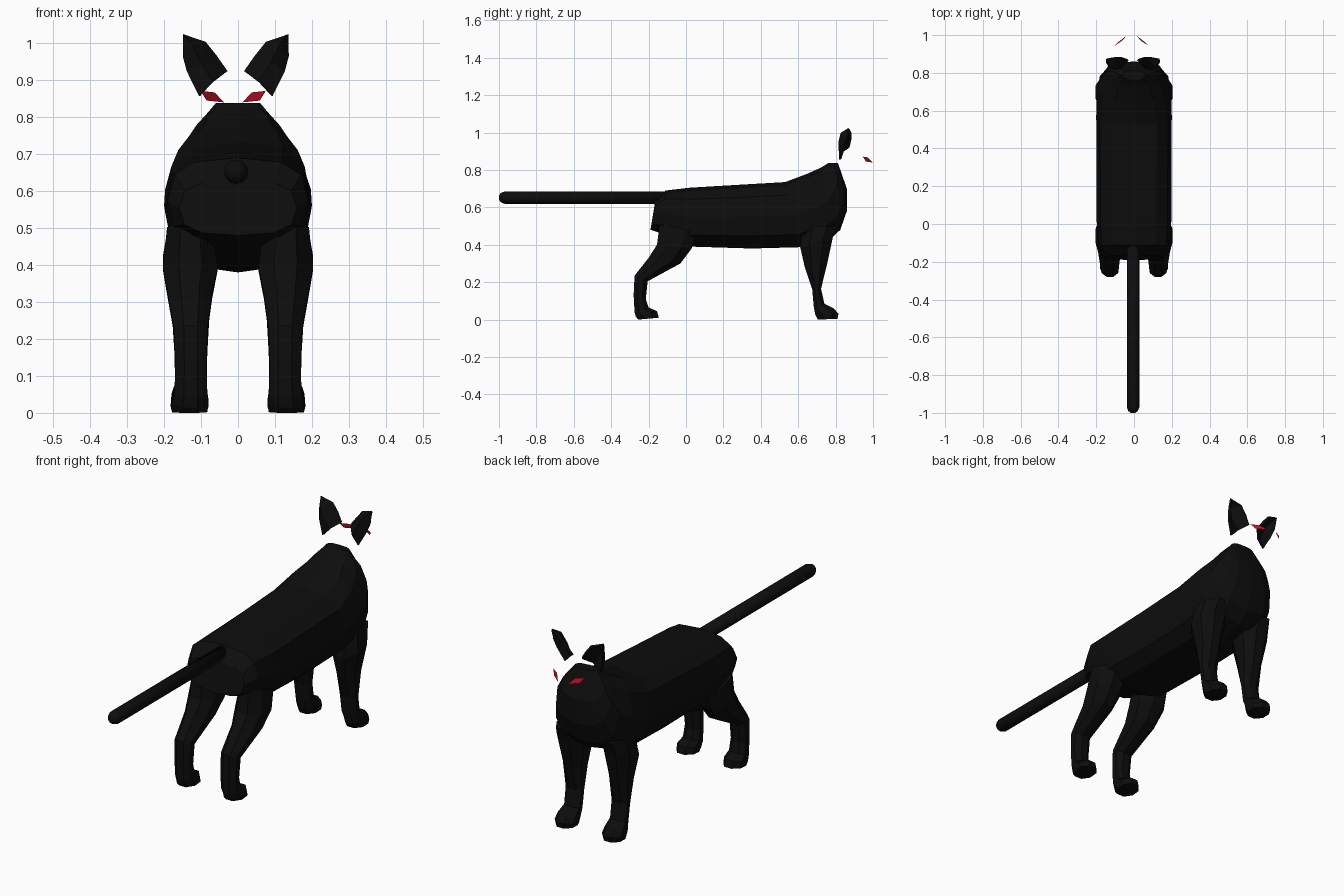
import bpy, bmesh, math
from mathutils import Vector

if "Cube" in bpy.data.objects:
    bpy.data.objects.remove(bpy.data.objects["Cube"])


def material(name, col):
    m = bpy.data.materials.new(name)
    m.diffuse_color = (*col, 1)
    m.use_nodes = True
    m.node_tree.nodes["Principled BSDF"].inputs["Base Color"].default_value = m.diffuse_color
    return m


BLACK = material("black fur", (0.004, 0.004, 0.004))
RED = material("red eye", (0.53, 0.006, 0.02))


def finish(name, bm, mat, smooth=False):
    bmesh.ops.recalc_face_normals(bm, faces=bm.faces)
    me = bpy.data.meshes.new(name)
    bm.to_mesh(me)
    bm.free()
    me.materials.append(mat)
    ob = bpy.data.objects.new(name, me)
    bpy.context.collection.objects.link(ob)
    if smooth:
        for p in me.polygons:
            p.use_smooth = True
    return ob


def spow(v, p):
    return math.copysign(abs(v) ** p, v)


def loft(name, rings, n, p, mat):
    """rings: (y0, z0, y1, z1, x0, x1, taper); a section spans edge 0 to edge 1."""
    bm = bmesh.new()
    loops = []
    for y0, z0, y1, z1, x0, x1, taper in rings:
        loop = []
        for i in range(n):
            a = 2 * math.pi * (i + 0.5 * (n == 8)) / n
            c, s = math.cos(a), math.sin(a)
            if n == 8:
                c, s = c / math.cos(math.pi / 8), s / math.cos(math.pi / 8)
            u, t = spow(c, p), spow(s, p)
            u *= 1 - taper * max(t, 0)
            f = (1 - t) / 2
            loop.append(bm.verts.new(((x0 + x1) / 2 + u * (x1 - x0) / 2,
                                      y0 + (y1 - y0) * f, z0 + (z1 - z0) * f)))
        loops.append(loop)
    for a, b in zip(loops, loops[1:]):
        for i in range(n):
            j = (i + 1) % n
            bm.faces.new((a[i], a[j], b[j], b[i]))
    bm.faces.new(loops[0])
    bm.faces.new(loops[-1])
    return finish(name, bm, mat)


# Torso and neck: top point, bottom point, half width, taper toward the top
torso = [(-0.165, 0.63, -0.19, 0.48, 0.16, 0),
         (-0.11, 0.69, -0.13, 0.46, 0.19, 0),
         (0.02, 0.705, 0.03, 0.39, 0.198, 0),
         (0.27, 0.72, 0.35, 0.38, 0.198, 0),
         (0.53, 0.735, 0.61, 0.387, 0.2, 0),
         (0.65, 0.78, 0.77, 0.43, 0.197, 0.15),
         (0.72, 0.812, 0.825, 0.48, 0.175, 0.25),
         (0.75, 0.83, 0.86, 0.58, 0.15, 0.3),
         (0.757, 0.835, 0.86, 0.70, 0.115, 0.3),
         (0.76, 0.837, 0.832, 0.78, 0.085, 0.2),
         (0.765, 0.838, 0.812, 0.838, 0.06, 0)]
loft("torso", [(a, b, c, d, -w, w, t) for a, b, c, d, w, t in torso], 12, 0.72, BLACK)

# Legs: back edge, front edge, inner and outer x
front_leg = [(0.62, 0.50, 0.81, 0.50, 0.07, 0.19),
             (0.61, 0.39, 0.785, 0.44, 0.055, 0.203),
             (0.635, 0.28, 0.755, 0.30, 0.076, 0.18),
             (0.675, 0.16, 0.722, 0.165, 0.083, 0.172),
             (0.683, 0.07, 0.74, 0.085, 0.085, 0.17),
             (0.69, 0.03, 0.79, 0.06, 0.082, 0.18),
             (0.70, 0.01, 0.815, 0.03, 0.08, 0.182),
             (0.705, 0.0, 0.81, 0.004, 0.085, 0.178)]
hind_leg = [(-0.14, 0.52, 0.06, 0.46, 0.07, 0.192),
            (-0.155, 0.40, 0.03, 0.38, 0.055, 0.203),
            (-0.20, 0.33, -0.03, 0.30, 0.07, 0.19),
            (-0.275, 0.235, -0.205, 0.205, 0.083, 0.173),
            (-0.28, 0.13, -0.215, 0.11, 0.085, 0.17),
            (-0.275, 0.04, -0.20, 0.065, 0.083, 0.172),
            (-0.268, 0.015, -0.155, 0.045, 0.08, 0.18),
            (-0.255, 0.0, -0.145, 0.01, 0.083, 0.178)]
for side, s in (("left", -1), ("right", 1)):
    for part, rows in (("front_leg", front_leg), ("hind_leg", hind_leg)):
        loft(f"{part}_{side}", [(a, b, c, d, s * x0, s * x1, 0)
                                for a, b, c, d, x0, x1 in rows], 8, 1.0, BLACK)

# Tail: straight rod with a rounded tip
bm = bmesh.new()
prof = [(-1.0, 0.012), (-0.99, 0.025), (-0.97, 0.033), (-0.08, 0.033)]
N = 12
loops = [[bm.verts.new((-0.005 + r * math.cos(2 * math.pi * i / N), y,
                        0.652 + r * math.sin(2 * math.pi * i / N)))
          for i in range(N)] for y, r in prof]
for a, b in zip(loops, loops[1:]):
    for i in range(N):
        bm.faces.new((a[i], a[(i + 1) % N], b[(i + 1) % N], b[i]))
bm.faces.new(loops[0])
bm.faces.new(loops[-1])
finish("tail", bm, BLACK, True)

# Ears: cupped shells (rows of outer, middle, inner points) closing at a tip
ear = [[(0.098, 0.825, 0.857), (0.062, 0.83, 0.895), (0.026, 0.87, 0.922)],
       [(0.13, 0.845, 0.925), (0.095, 0.82, 0.945), (0.055, 0.88, 0.963)],
       [(0.139, 0.86, 0.965), (0.118, 0.832, 0.995), (0.085, 0.882, 1.0)]]
tip = (0.141, 0.872, 1.02)
# Eyes: thin slanted plates
eye = [(0.088, 0.945, 0.871), (0.05, 0.97, 0.867), (0.025, 0.998, 0.84), (0.072, 0.962, 0.845)]

for side, s in (("left", -1), ("right", 1)):
    bm = bmesh.new()
    g = [[bm.verts.new((s * x - 0.006, y, z)) for x, y, z in row] for row in ear]
    t = bm.verts.new((s * tip[0] - 0.006, tip[1], tip[2]))
    for a, b in zip(g, g[1:]):
        for i in range(2):
            bm.faces.new((a[i], a[i + 1], b[i + 1], b[i]))
    for i in range(2):
        bm.faces.new((g[-1][i], g[-1][i + 1], t))
    ob = finish(f"ear_{side}", bm, BLACK)
    mod = ob.modifiers.new("thickness", 'SOLIDIFY')
    mod.thickness = 0.012
    mod.offset = 0

    bm = bmesh.new()
    bm.faces.new([bm.verts.new((s * x - 0.013, y, z)) for x, y, z in eye])
    finish(f"eye_{side}", bm, RED)
